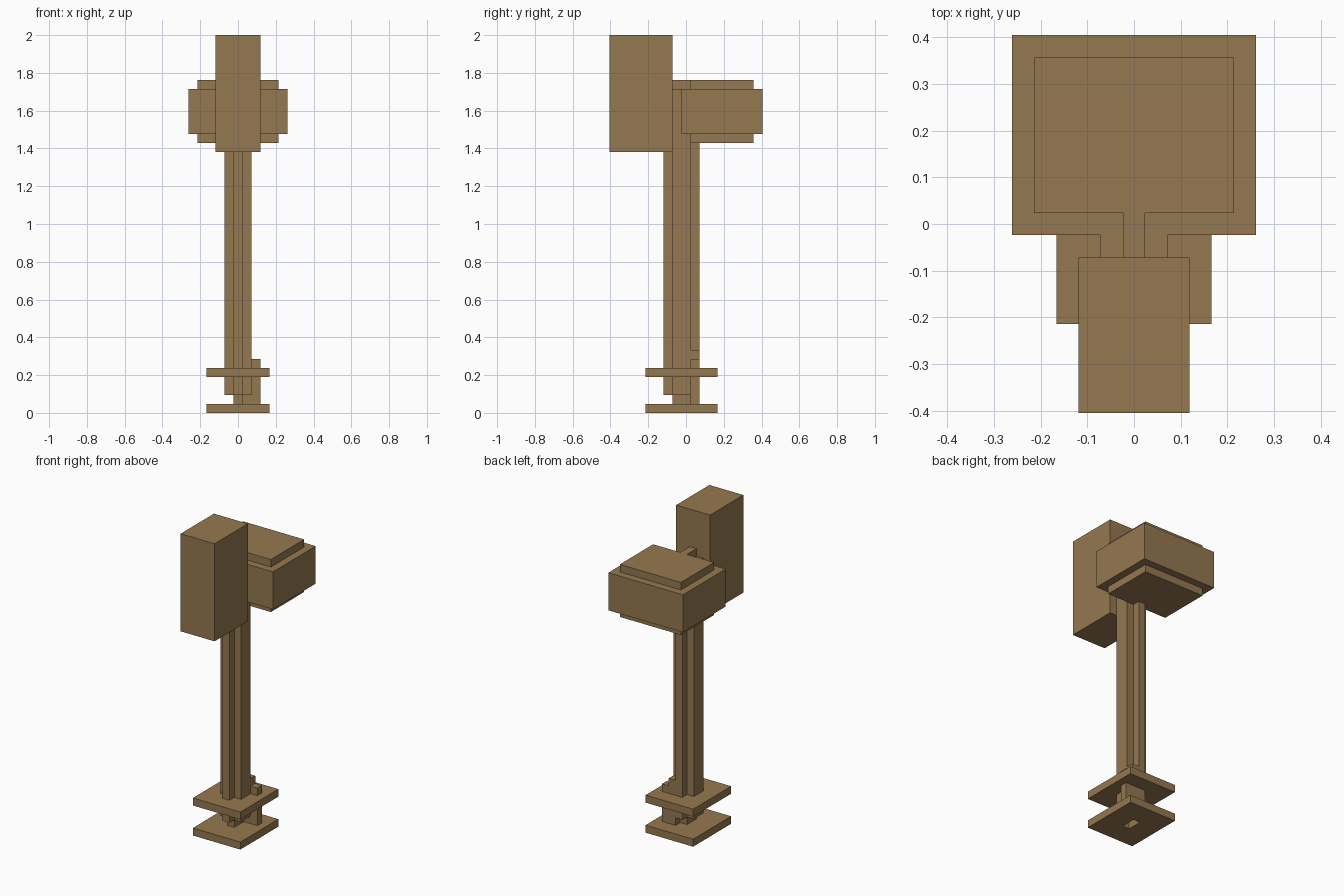
import bpy
import bmesh
from mathutils import Matrix, Vector

cube = bpy.data.objects.get("Cube")
if cube:
    bpy.data.objects.remove(cube, do_unlink=True)

U = 2 / 42  # one block of the grid

brown = bpy.data.materials.new("wood_brown")
brown.use_nodes = True
colour = (0.30, 0.19, 0.08, 1)
brown.diffuse_color = colour
brown.node_tree.nodes["Principled BSDF"].inputs["Base Color"].default_value = colour


def box(name, x, y, z):
    """Flat-sided box; each argument is a (low, high) range in blocks."""
    low, high = Vector((x[0], y[0], z[0])) * U, Vector((x[1], y[1], z[1])) * U
    bm = bmesh.new()
    size = Matrix.Diagonal((high - low).to_4d())
    bmesh.ops.create_cube(bm, size=1, matrix=Matrix.Translation((low + high) / 2) @ size)
    mesh = bpy.data.meshes.new(name)
    bm.to_mesh(mesh)
    bm.free()
    mesh.materials.append(brown)
    ob = bpy.data.objects.new(name, mesh)
    bpy.context.collection.objects.link(ob)
    return ob


def mid(name, half, y, z):
    """Box centred on x = 0."""
    return box(name, (-half, half), y, z)


# Base plate with an open slot, and the collar above it
base = mid("base_plate", 3.5, (-4.5, 3.5), (0, 1))
cutter = mid("slot_cutter", 0.5, (-1.5, 0.5), (-1, 2))
cutter.hide_render = True
cutter.hide_viewport = True
cutter.display_type = "WIRE"
slot = base.modifiers.new("slot", "BOOLEAN")
slot.operation = "DIFFERENCE"
slot.solver = "EXACT"
slot.object = cutter
mid("collar_plate", 3.5, (-4.5, 3.5), (4, 5))

# Post: core, front and back ribs, foot
mid("post_foot", 0.5, (-1.5, 0.5), (1, 2))
mid("post_core", 1.5, (-1.5, 0.5), (2, 36))
mid("front_rib", 0.5, (-2.5, -1.5), (2, 29))
mid("back_rib", 0.5, (0.5, 1.5), (2, 30))

# Stepped bracket at the back left of the post
box("bracket_inner", (0.5, 1.5), (0.5, 1.5), (1, 7))
box("bracket_outer", (1.5, 2.5), (0.5, 1.5), (1, 6))

# Tall front block, wide back block with its stepped caps, and the bridge
mid("front_block", 2.5, (-8.5, -1.5), (29, 42))
mid("back_block", 5.5, (-0.5, 8.5), (31, 36))
for name, z in (("back_block_lower_cap", (30, 31)), ("back_block_upper_cap", (36, 37))):
    mid(name, 4.5, (0.5, 7.5), z)
mid("bridge", 0.5, (-1.5, 0.5), (36, 37))
